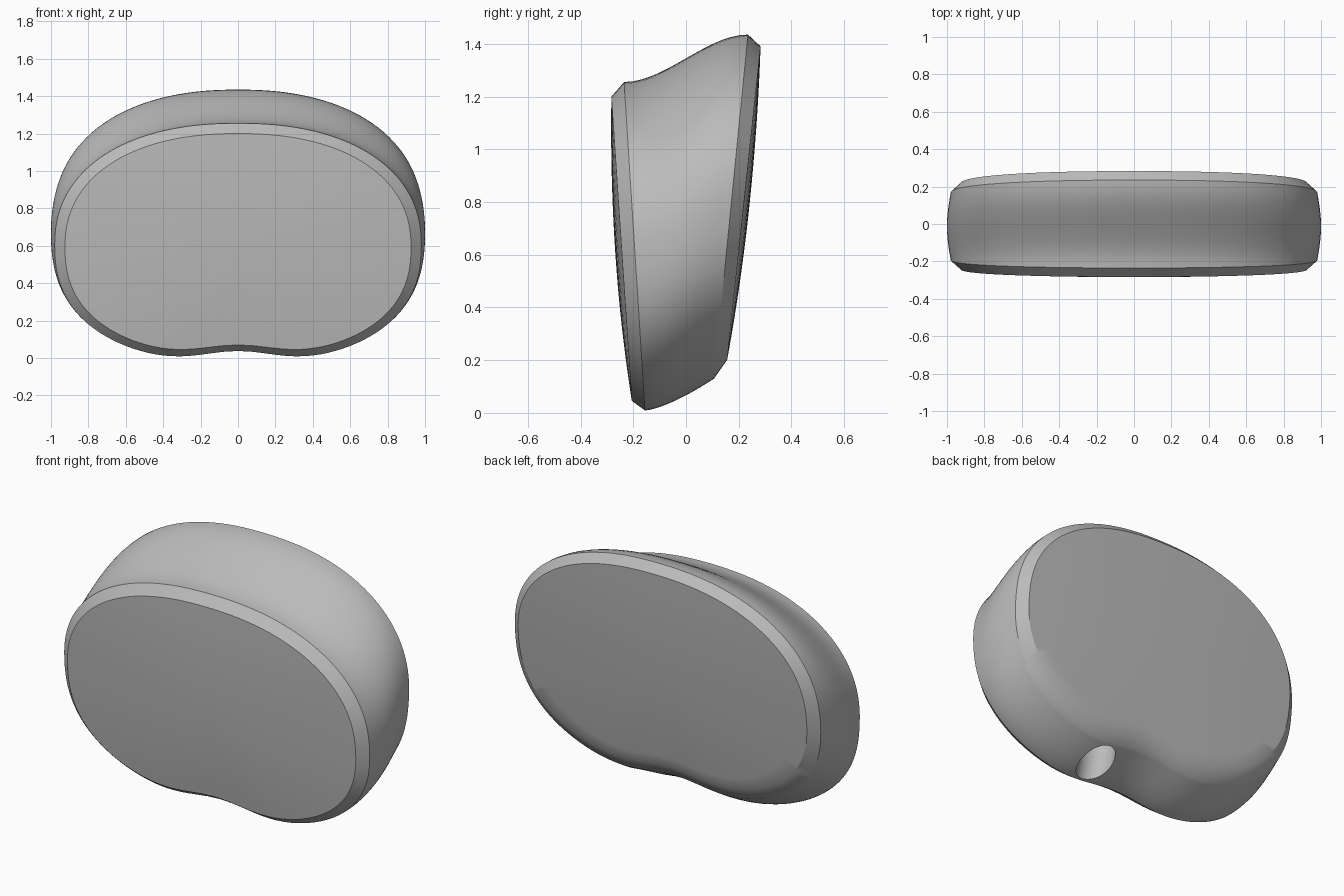
import bpy, bmesh, math
from mathutils import Vector

cube = bpy.data.objects.get("Cube")
if cube:
    bpy.data.objects.remove(cube, do_unlink=True)

SEGMENTS = 128
LOFT_STEPS = 14
CAP_STEPS = 10

grey = bpy.data.materials.new("satin_grey")
grey.use_nodes = True
colour = (0.5, 0.5, 0.5, 1)
grey.diffuse_color = colour
grey.node_tree.nodes["Principled BSDF"].inputs["Base Color"].default_value = colour


def power(value, exponent):
    return math.copysign(abs(value) ** exponent, value)


def outline(half_width, bottom, top, y_bottom, y_top):
    """Kidney outline in a leaning plane, with a shallow notch underneath."""
    height = top - bottom
    waist = bottom + 0.48 * height
    points = []
    for i in range(SEGMENTS):
        angle = math.tau * i / SEGMENTS
        c, s = math.cos(angle), math.sin(angle)
        n = 2.25 if s > 0 else 2.4
        x = half_width * power(c, 2 / n)
        if s > 0:
            z = waist + (top - waist) * power(s, 2 / n)
        else:
            z = waist + 0.5 * height * power(s, 2 / n)
            z += 0.05 * height * math.exp(-(x / 0.28) ** 2) * s * s
        y = y_bottom + (y_top - y_bottom) * (z - bottom) / height
        points.append(Vector((x, y, z)))
    return points


def cap(ring, bulge):
    """Rings shrinking to the centre of a gently domed face."""
    centre = sum(ring, Vector()) / len(ring)
    rings = []
    for k in range(1, CAP_STEPS):
        r = 1 - k / CAP_STEPS
        dome = Vector((0, bulge * (1 - r * r), 0))
        rings.append([centre.lerp(p, r) + dome for p in ring])
    return rings, centre + Vector((0, bulge, 0))


# Chamfer edges of both faces, and the leaning side wall between them
front_face = outline(0.925, 0.035, 1.20, -0.205, -0.283)
back_face = outline(0.925, 0.19, 1.39, 0.155, 0.283)
wall = []
for k in range(LOFT_STEPS + 1):
    t = k / LOFT_STEPS
    ease = t * t * (3 - 2 * t)
    wall.append(outline(0.98 + 0.02 * math.sin(math.pi * t),
                        0.12 * t ** 1.4, 1.255 + 0.18 * ease,
                        -0.155 + 0.26 * t, -0.235 + 0.47 * t))

front_rings, front_tip = cap(front_face, -0.025)
back_rings, back_tip = cap(back_face, 0.022)
rings = front_rings[::-1] + [front_face] + wall + [back_face] + back_rings

# Skin the rings into one closed body
bm = bmesh.new()
loops = [[bm.verts.new(p) for p in ring] for ring in rings]
for a, b in zip(loops, loops[1:]):
    for i in range(SEGMENTS):
        j = (i + 1) % SEGMENTS
        bm.faces.new((a[i], a[j], b[j], b[i]))
for loop, tip in ((loops[0], front_tip), (loops[-1], back_tip)):
    centre = bm.verts.new(tip)
    for i in range(SEGMENTS):
        bm.faces.new((loop[i], loop[(i + 1) % SEGMENTS], centre))
bmesh.ops.recalc_face_normals(bm, faces=bm.faces)
mesh = bpy.data.meshes.new("head_body")
bm.to_mesh(mesh)
bm.free()
mesh.materials.append(grey)
body = bpy.data.objects.new("head_body", mesh)
bpy.context.collection.objects.link(body)

# Round shaft socket in the underside
bpy.ops.mesh.primitive_cylinder_add(vertices=48, radius=0.1, depth=0.8,
                                    location=(0.25, -0.03, 0.05),
                                    rotation=(math.radians(-12), 0, 0))
cutter = bpy.context.object
cutter.name = "socket_cutter"
cutter.hide_render = True
cutter.data.materials.append(grey)
cut = body.modifiers.new("socket", "BOOLEAN")
cut.operation = "DIFFERENCE"
cut.solver = "EXACT"
cut.object = cutter

bpy.ops.object.select_all(action="DESELECT")
body.select_set(True)
bpy.context.view_layer.objects.active = body
bpy.ops.object.modifier_apply(modifier=cut.name)
bpy.data.objects.remove(cutter, do_unlink=True)
bpy.ops.object.shade_smooth_by_angle(angle=math.radians(30))
